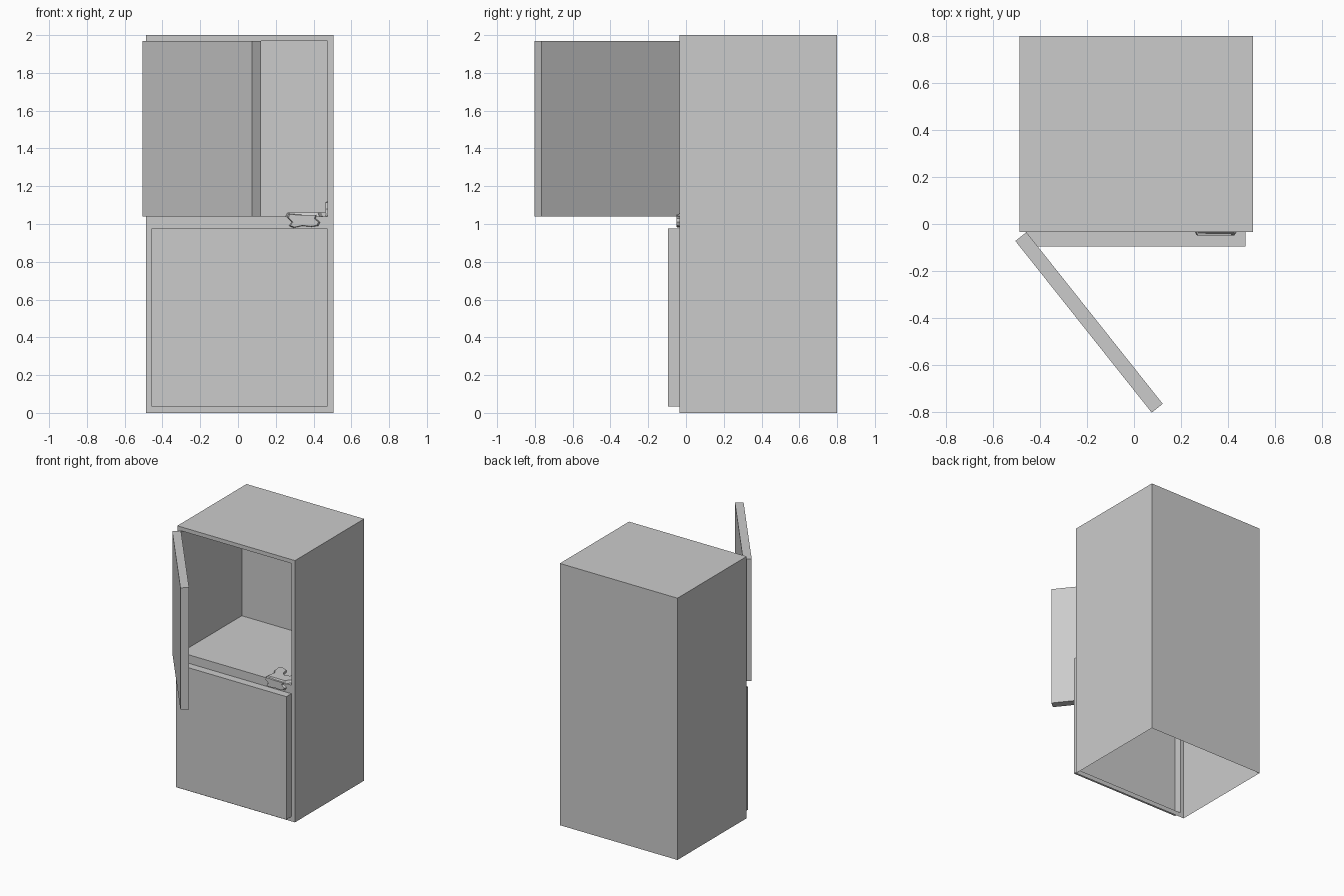
import bpy, bmesh
from mathutils import Vector

if "Cube" in bpy.data.objects:
    bpy.data.objects.remove(bpy.data.objects["Cube"])

# Main dimensions
X0, X1, Y0, Y1, H = -0.488, 0.506, -0.035, 0.80, 2.0
OX0, OX1 = -0.458, 0.475            # openings, left and right
LOW, UP = (0.035, 0.975), (1.04, 1.97)
DOOR, DEPTH = 0.06, 0.735


def finish(name, bm, flip=False):
    bmesh.ops.remove_doubles(bm, verts=bm.verts[:], dist=1e-5)
    bmesh.ops.recalc_face_normals(bm, faces=bm.faces[:])
    if flip:
        bmesh.ops.reverse_faces(bm, faces=bm.faces[:])
    me = bpy.data.meshes.new(name)
    bm.to_mesh(me)
    bm.free()
    ob = bpy.data.objects.new(name, me)
    bpy.context.collection.objects.link(ob)
    return ob


def box(x0, x1, y0, y1, z0, z1, skip=None):
    """Box as bmesh, optionally without the face whose centre lies at skip=(axis, value)."""
    bm = bmesh.new()
    bmesh.ops.create_cube(bm, size=1)
    for v in bm.verts:
        v.co = Vector(((x0 + x1) / 2 + v.co.x * (x1 - x0),
                       (y0 + y1) / 2 + v.co.y * (y1 - y0),
                       (z0 + z1) / 2 + v.co.z * (z1 - z0)))
    for axis, val in skip or []:
        gone = [f for f in bm.faces if abs(f.calc_center_median()[axis] - val) < 1e-4]
        bmesh.ops.delete(bm, geom=gone, context='FACES')
    return bm


# Outer shell, open underneath, with a thin front frame around both openings
bm = box(X0, X1, Y0, Y1, 0, H, [(2, 0), (1, Y0)])
xs = [X0, OX0, OX1, X1]
zs = [0, *LOW, *UP, H]
for i in range(3):
    for k in range(5):
        if i == 1 and k in (1, 3):
            continue
        bm.faces.new([bm.verts.new((x, Y0, z)) for x, z in
                      ((xs[i], zs[k]), (xs[i + 1], zs[k]),
                       (xs[i + 1], zs[k + 1]), (xs[i], zs[k + 1]))])
finish("cabinet_shell", bm)

# Upper compartment lining and the hollow lower door
finish("upper_compartment", box(OX0, OX1, Y0, Y0 + DEPTH, *UP, [(1, Y0)]), flip=True)
finish("lower_door", box(OX0, OX1, Y0 - DOOR, Y0, *LOW, [(1, Y0)]))

# Upper door, swung open on its left edge
hinge = Vector((OX0, Y0, 0))
along = Vector((0.58, -0.73, 0)).normalized()
across = Vector((along.y, -along.x, 0))
bm = box(0, OX1 - OX0, 0, DOOR, *UP)
for v in bm.verts:
    v.co = hinge + along * v.co.x + across * v.co.y + Vector((0, 0, v.co.z))
finish("upper_door", bm)


# Spilled goo: flat outlines raised off a surface with a narrower top
def goo(name, outline, to3d, normal, thick):
    bm = bmesh.new()
    face = bm.faces.new([bm.verts.new(to3d(a, b)) for a, b in outline])
    out = bmesh.ops.extrude_face_region(bm, geom=[face], use_keep_orig=True)
    top = [g for g in out["geom"] if isinstance(g, bmesh.types.BMVert)]
    mid = sum((v.co for v in top), Vector()) / len(top)
    for v in top:
        v.co = mid + (v.co - mid) * 0.9 + Vector(normal) * thick
    ob = finish(name, bm)
    bpy.context.view_layer.objects.active = ob
    ob.select_set(True)
    bpy.ops.object.shade_smooth_by_angle()
    ob.select_set(False)


goo("goo_puddle",
    [(0.265, -0.045), (0.43, -0.045), (0.45, -0.01), (0.475, 0.0), (0.475, 0.12),
     (0.44, 0.11), (0.41, 0.05), (0.37, 0.03), (0.34, 0.06), (0.325, 0.12),
     (0.28, 0.14), (0.25, 0.12), (0.255, 0.07), (0.28, 0.03)],
    lambda a, b: (a, b, 1.04), (0, 0, 1), 0.02)
goo("goo_drip",
    [(0.265, 1.055), (0.26, 1.035), (0.285, 1.01), (0.27, 0.99), (0.295, 0.98),
     (0.34, 0.99), (0.39, 0.985), (0.425, 0.99), (0.435, 1.01), (0.41, 1.03),
     (0.42, 1.05), (0.34, 1.05)],
    lambda a, b: (a, Y0, b), (0, -1, 0), 0.015)
goo("goo_wall_run",
    [(-0.01, 1.04), (0.12, 1.04), (0.11, 1.07), (0.08, 1.09), (0.065, 1.12),
     (0.045, 1.115), (0.04, 1.08), (0.01, 1.065)],
    lambda a, b: (OX1, a, b), (-1, 0, 0), 0.012)
